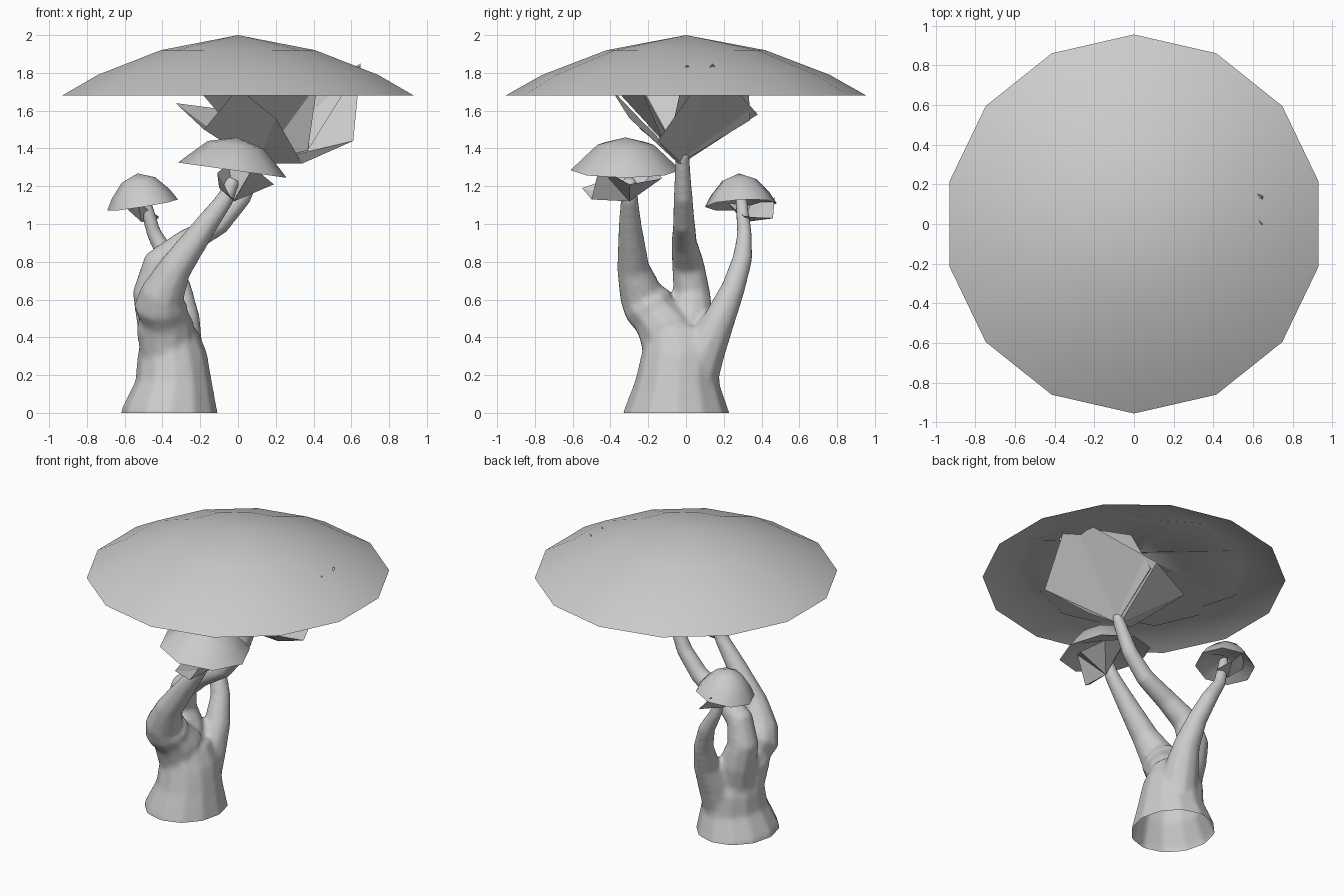
import bpy, bmesh, math
from mathutils import Vector, Euler

cube = bpy.data.objects.get("Cube")
if cube:
    bpy.data.objects.remove(cube, do_unlink=True)

grey = bpy.data.materials.new("pale_grey")
grey.use_nodes = True
grey.diffuse_color = (0.6, 0.6, 0.6, 1)
grey.node_tree.nodes["Principled BSDF"].inputs["Base Color"].default_value = (0.6, 0.6, 0.6, 1)


def finish(name, bm, angle=None):
    """Turn a bmesh into a coloured object, smooth below the given angle."""
    mesh = bpy.data.meshes.new(name)
    bm.to_mesh(mesh)
    bm.free()
    mesh.materials.append(grey)
    obj = bpy.data.objects.new(name, mesh)
    bpy.context.collection.objects.link(obj)
    if angle:
        bpy.ops.object.select_all(action="DESELECT")
        obj.select_set(True)
        bpy.context.view_layer.objects.active = obj
        bpy.ops.object.shade_smooth_by_angle(angle=math.radians(angle))
    return obj


def bridge(bm, a, b):
    """Join two rings; a ring of one vertex is a pole."""
    n = max(len(a), len(b))
    for i in range(n):
        j = (i + 1) % n
        quad = [a[i % len(a)], a[j % len(a)], b[j % len(b)], b[i % len(b)]]
        bm.faces.new(list(dict.fromkeys(quad)))


def stalk(bm, path, sides=10, squash=1.0):
    """Loft closed rings (x, y, z, radius) square to the path."""
    pts = [Vector(p[:3]) for p in path]
    rings = []
    for k, p in enumerate(path):
        tangent = pts[min(k + 1, len(pts) - 1)] - pts[max(k - 1, 0)]
        turn = Vector((0, 0, 1)).rotation_difference(tangent)
        ring = []
        for i in range(sides):
            a = math.tau * i / sides
            offset = Vector((math.cos(a), math.sin(a) * squash, 0)) * p[3]
            ring.append(bm.verts.new(pts[k] + turn @ offset))
        rings.append(ring)
    for a, b in zip(rings, rings[1:]):
        bridge(bm, a, b)
    bm.faces.new(rings[0][::-1])
    bm.faces.new(rings[-1])


def fuse(name, bm):
    """Melt overlapping lofts into one skin and cut it open at the ground."""
    rough = finish(name + "_rough", bm)
    remesh = rough.modifiers.new("fuse", "REMESH")
    remesh.mode = "VOXEL"
    remesh.voxel_size = 0.016
    soften = rough.modifiers.new("soften", "SMOOTH")
    soften.iterations = 5
    depsgraph = bpy.context.evaluated_depsgraph_get()
    skin = bpy.data.meshes.new_from_object(rough.evaluated_get(depsgraph))
    bm = bmesh.new()
    bm.from_mesh(skin)
    bpy.data.objects.remove(rough, do_unlink=True)
    bpy.data.meshes.remove(skin)
    bmesh.ops.bisect_plane(bm, geom=bm.verts[:] + bm.edges[:] + bm.faces[:],
                           plane_co=(0, 0, 0), plane_no=(0, 0, 1), clear_inner=True)
    return finish(name, bm, 60)


def cap(name, centre, profile, sides, tilt=(0, 0, 0), pleat=0.0):
    """Revolve (radius, height) from the crown, round the rim, to the gill centre."""
    bm = bmesh.new()
    turn = Euler([math.radians(t) for t in tilt]).to_matrix()
    widest = max(range(len(profile)), key=lambda k: profile[k][0])
    rings = []
    for k, (r, h) in enumerate(profile):
        ring = []
        for i in range(sides if r else 1):
            a = math.tau * i / sides + math.pi / 2
            wave = pleat * (-1) ** i if k > widest + 1 and r else 0
            v = Vector((r * math.cos(a), r * math.sin(a), h + wave))
            ring.append(bm.verts.new(turn @ v + Vector(centre)))
        rings.append(ring)
    for a, b in zip(rings, rings[1:]):
        bridge(bm, a, b)
    bmesh.ops.recalc_face_normals(bm, faces=bm.faces)
    return finish(name, bm, 40)


def torn_skirt(name, tip, edge):
    """Fan of flat torn sheets flaring up from the stalk."""
    bm = bmesh.new()
    bridge(bm, [bm.verts.new(tip)], [bm.verts.new(p) for p in edge])
    return finish(name, bm)


# Shared foot with three bending stalks: main, front and back
stems = bmesh.new()
stalk(stems, [(-.36, -.05, -.08, .27), (-.36, -.05, 0, .258), (-.34, -.045, .16, .205),
              (-.35, -.035, .3, .187), (-.37, -.05, .4, .16), (-.39, -.06, .44, .1)],
      sides=12, squash=1.1)
stalk(stems, [(-.38, 0, .25, .12), (-.42, .03, .5, .12), (-.46, .03, .64, .1),
              (-.42, .01, .79, .087), (-.28, -.01, .9, .07),
              (-.1, -.01, 1.0, .06), (.02, -.015, 1.14, .052),
              (.13, -.02, 1.38, .038)])
stalk(stems, [(-.37, -.07, .25, .14), (-.385, -.11, .46, .155),
              (-.395, -.17, .52, .13), (-.41, -.2, .57, .142),
              (-.4, -.24, .63, .118), (-.33, -.28, .77, .088),
              (-.18, -.295, .98, .064), (-.07, -.3, 1.13, .048),
              (-.02, -.3, 1.24, .038)])
stalk(stems, [(-.32, .03, .12, .13), (-.3, .1, .34, .115),
              (-.285, .18, .5, .085), (-.31, .25, .66, .065),
              (-.37, .3, .82, .054), (-.445, .31, .95, .041),
              (-.5, .29, 1.15, .033)])
fuse("stalks", stems)

# Caps with hollow, pleated undersides
cap("main_cap", (0, 0, 1.68),
    [(0, .32), (.42, .24), (.76, .11), (.955, 0), (.74, .085), (.68, .07), (.32, .15), (0, .19)],
    14, pleat=.03)
cap("front_cap", (-.03, -.32, 1.285),
    [(0, .175), (.15, .135), (.245, .045), (.29, 0), (.2, .03), (.09, .06), (0, .07)],
    8, tilt=(0, 8, 0), pleat=.01)
cap("back_cap", (-.505, .29, 1.1),
    [(0, .17), (.09, .135), (.155, .06), (.19, 0), (.13, .02), (.06, .05), (0, .06)],
    8, tilt=(3, -9, 0), pleat=.01)

# Torn skirts under the caps
torn_skirt("main_skirt", (.1, -.02, 1.32),
           [(.34, -.04, 1.32), (.61, -.15, 1.44), (.65, .14, 1.85), (.13, .38, 1.58),
            (-.33, .1, 1.64), (-.18, -.24, 1.5), (0, -.4, 1.72), (.2, -.3, 1.56)])
torn_skirt("inner_skirt", (.12, -.02, 1.33),
           [(.37, -.1, 1.39), (.65, 0, 1.84), (.3, .33, 1.74), (.15, .34, 1.55),
            (-.2, .1, 1.76), (-.2, -.22, 1.7), (.05, -.38, 1.72), (.42, -.25, 1.74)])
torn_skirt("front_skirt", (-.02, -.3, 1.12),
           [(.19, -.3, 1.21), (.13, -.13, 1.24), (-.05, -.14, 1.32), (-.11, -.32, 1.27),
            (-.1, -.55, 1.19), (-.02, -.5, 1.13), (.08, -.46, 1.3)])
torn_skirt("back_skirt", (-.51, .31, 1.01),
           [(-.42, .31, 1.04), (-.42, .46, 1.03), (-.52, .47, 1.14), (-.61, .34, 1.1),
            (-.53, .22, 1.11)])
